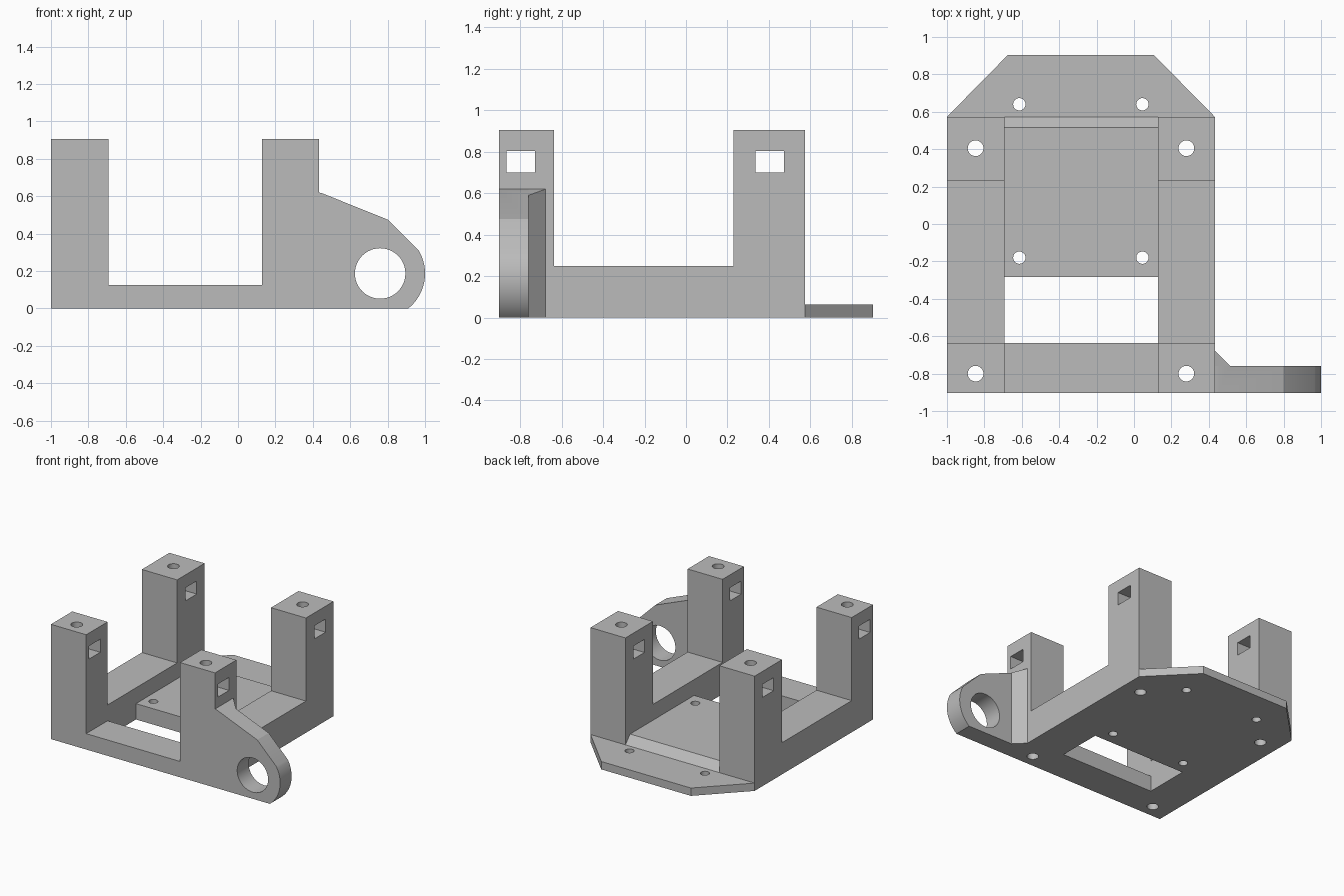
import bpy, bmesh, math
from mathutils import Vector

cube = bpy.data.objects.get("Cube")
if cube:
    bpy.data.objects.remove(cube, do_unlink=True)

grey = bpy.data.materials.new("plain grey")
grey.use_nodes = True
COLOUR = (0.5, 0.5, 0.5, 1)
grey.diffuse_color = COLOUR
grey.node_tree.nodes["Principled BSDF"].inputs["Base Color"].default_value = COLOUR

# Main dimensions
LEFT, RIGHT = -1.0, 0.432
IN_L, IN_R = -0.692, 0.127
FRONT, BACK, TIP = -0.903, 0.573, 0.903
FRONT_IN, BACK_IN = -0.637, 0.23
TOP, RAIL, FLOOR, LIP = 0.905, 0.25, 0.125, 0.062


def prism(name, outline, axis, start, end):
    """Extrude a 2D outline along an axis; the outline uses the other two axes in order."""
    def place(p, d):
        c = list(p)
        c.insert("xyz".index(axis), d)
        return Vector(c)
    bm = bmesh.new()
    face = bm.faces.new([bm.verts.new(place(p, start)) for p in outline])
    out = bmesh.ops.extrude_face_region(bm, geom=[face])
    moved = [v for v in out["geom"] if isinstance(v, bmesh.types.BMVert)]
    shift = place((0, 0), end - start)
    bmesh.ops.translate(bm, verts=moved, vec=shift)
    bmesh.ops.recalc_face_normals(bm, faces=bm.faces)
    mesh = bpy.data.meshes.new(name)
    bm.to_mesh(mesh)
    bm.free()
    mesh.materials.append(grey)
    obj = bpy.data.objects.new(name, mesh)
    bpy.context.collection.objects.link(obj)
    return obj


def rect(a0, b0, a1, b1):
    return [(a0, b0), (a1, b0), (a1, b1), (a0, b1)]


def arc(centre, r, a0, a1, n):
    angles = [math.radians(a0 + (a1 - a0) * i / n) for i in range(n + 1)]
    return [(centre[0] + r * math.cos(a), centre[1] + r * math.sin(a)) for a in angles]


def circle(centre, r, n=32):
    return arc(centre, r, 0, 360, n)[:-1]


def combine(target, other, operation):
    mod = target.modifiers.new(operation.lower(), "BOOLEAN")
    mod.operation, mod.solver, mod.object = operation, "EXACT", other
    with bpy.context.temp_override(object=target, active_object=target):
        bpy.ops.object.modifier_apply(modifier=mod.name)
    bpy.data.objects.remove(other, do_unlink=True)


# Side frames: two posts joined by a low rail
side = [(FRONT, 0), (BACK, 0), (BACK, TOP), (BACK_IN, TOP), (BACK_IN, RAIL),
        (FRONT_IN, RAIL), (FRONT_IN, TOP), (FRONT, TOP)]
frame = prism("mounting_frame", side, "x", LEFT, IN_L)
parts = [prism("left_side_frame", side, "x", IN_R, RIGHT)]

# Front crossbar, floor with sloped rear edge, and chamfered rear lip
parts.append(prism("front_crossbar", rect(FRONT, 0, FRONT_IN, FLOOR), "x", IN_L, IN_R))
parts.append(prism("floor_plate", [(-0.283, 0), (BACK, 0), (BACK, LIP), (0.515, FLOOR),
                                   (-0.283, FLOOR)], "x", IN_L, IN_R))
parts.append(prism("rear_lip", [(LEFT, BACK), (RIGHT, BACK), (0.107, TIP), (-0.675, TIP)],
                   "z", 0, LIP))

# Side arm with rounded end and a corner gusset beneath the same sloping top
EYE = (0.76, 0.187)
arm_back = -0.76
top_line = [(0.8, 0.475), (0.452, 0.615), (RIGHT, 0.62)]
arm = [(RIGHT, 0)] + arc(EYE, 0.24, -51.2, 31, 20) + top_line
parts.append(prism("side_arm", arm, "y", FRONT, arm_back))
gusset = prism("arm_gusset", [(RIGHT, arm_back), (0.515, arm_back), (RIGHT, -0.677)], "z", 0, 0.62)
for v in gusset.data.vertices:
    if v.co.z > 0.3 and v.co.x > 0.5:
        v.co.z = 0.59
parts.append(gusset)

for part in parts:
    combine(frame, part, "UNION")

# Bolt holes, post windows and the arm eye
cutters = [prism("eye_cutter", circle(EYE, 0.135, 48), "y", -1, -0.7)]
for x in (-0.847, 0.28):
    for y in (-0.8, 0.405):
        cutters.append(prism("post_hole_cutter", circle((x, y), 0.042), "z", -0.1, 1))
for x in (-0.613, 0.045):
    for y in (-0.18, 0.64):
        cutters.append(prism("floor_hole_cutter", circle((x, y), 0.033), "z", -0.1, 0.3))
for y in (-0.797, 0.405):
    cutters.append(prism("window_cutter", rect(y - 0.069, 0.7, y + 0.069, 0.803), "x", -1.1, 0.6))
for cutter in cutters:
    combine(frame, cutter, "DIFFERENCE")

# Smooth only the round surfaces
bpy.ops.object.select_all(action="DESELECT")
frame.select_set(True)
bpy.context.view_layer.objects.active = frame
bpy.ops.object.shade_smooth_by_angle(angle=math.radians(20))
